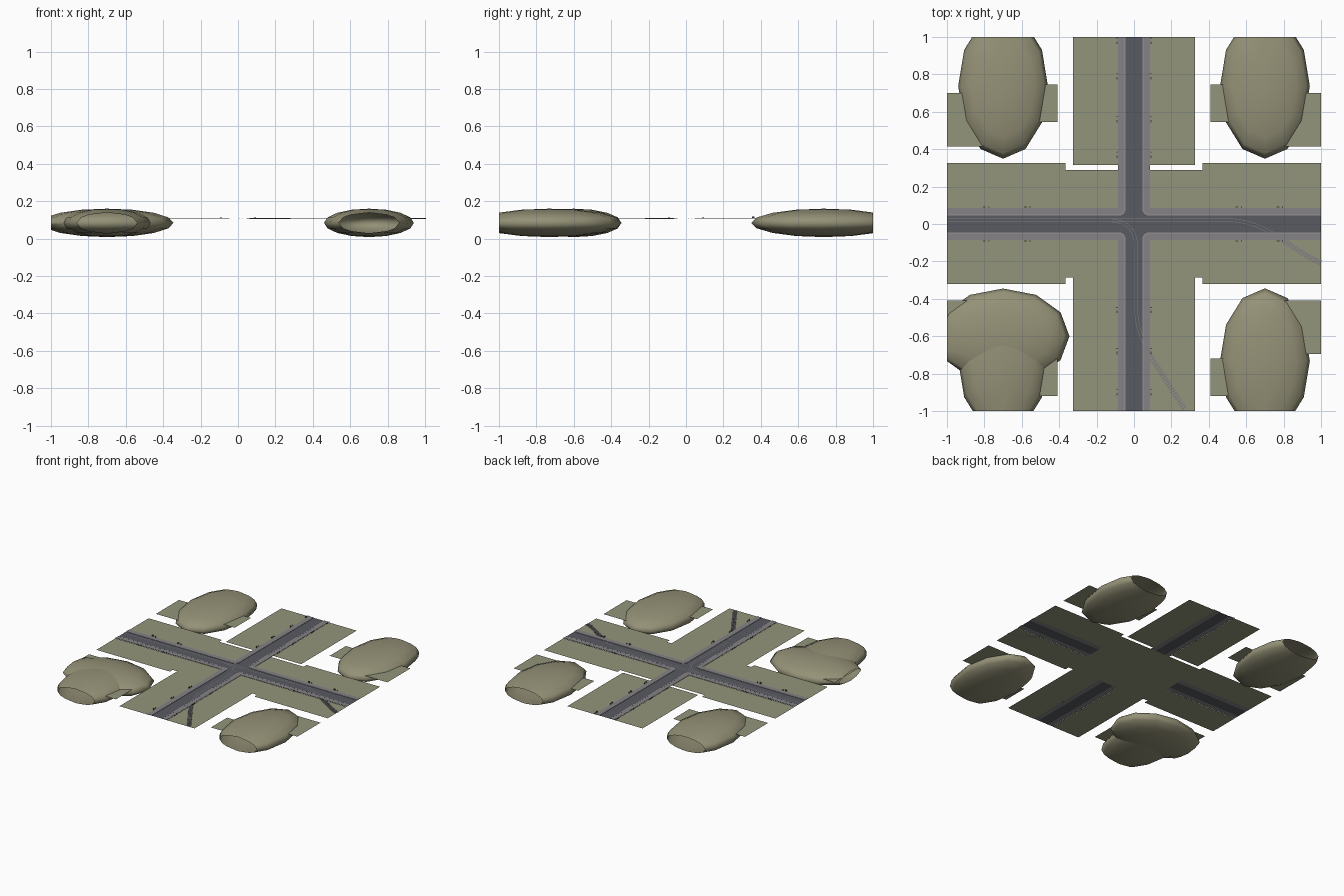
import bpy, bmesh, math
from mathutils import Vector, Matrix
from mathutils.geometry import interpolate_bezier

if "Cube" in bpy.data.objects:
    bpy.data.objects.remove(bpy.data.objects["Cube"])

Z = 0.107          # ground level
ROAD, WALK = 0.045, 0.085


def mat(name, rgb):
    m = bpy.data.materials.new(name)
    m.diffuse_color = (*rgb, 1)
    m.use_nodes = True
    m.node_tree.nodes["Principled BSDF"].inputs["Base Color"].default_value = m.diffuse_color
    return m


GRASS = mat("grass", (0.29, 0.30, 0.20))
HILL = mat("hill_earth", (0.30, 0.285, 0.185))
ASPHALT = mat("asphalt", (0.10, 0.103, 0.12))
PAVING = mat("paving", (0.235, 0.225, 0.235))
KERB = mat("kerb", (0.30, 0.30, 0.31))
STEEL = mat("rail_steel", (0.22, 0.22, 0.24))
SLEEPER = mat("sleeper", (0.22, 0.20, 0.23))
DARK = mat("dark_metal", (0.05, 0.05, 0.045))


def finish(name, bm, material):
    me = bpy.data.meshes.new(name)
    bm.to_mesh(me)
    bm.free()
    me.materials.append(material)
    ob = bpy.data.objects.new(name, me)
    bpy.context.collection.objects.link(ob)
    return ob


def add_rect(bm, x0, x1, y0, y1, z):
    bm.faces.new([bm.verts.new((x, y, z)) for x, y in ((x0, y0), (x1, y0), (x1, y1), (x0, y1))])


def sheets(name, rects, z, material):
    bm = bmesh.new()
    for r in rects:
        add_rect(bm, *r, z)
    return finish(name, bm, material)


def add_box(bm, loc, size, angle=0):
    m = Matrix.Translation(loc) @ Matrix.Rotation(angle, 4, 'Z') @ Matrix.Diagonal((*size, 1))
    bmesh.ops.create_cube(bm, size=1, matrix=m)


# grass: centre, two panels beside each road arm, and patches by the hills
sheets("centre_grass", [(-0.365, 0.365, -0.285, 0.29)], Z - 0.001, GRASS)
arms = []
for s in (-1, 1):
    xa, xb = sorted((s * WALK, s * 0.325))
    arms += [(xa, xb, 0.315, 1), (xa, xb, -1, -0.285)]
    xa, xb = sorted((s * 0.365, s))
    arms += [(xa, xb, WALK, 0.325), (xa, xb, -0.32, -WALK)]
sheets("arm_grass", arms, Z - 0.001, GRASS)
patches = []
for s in (-1, 1):
    for (xi, xo, y0, y1) in ((0.41, 0.62, 0.545, 0.745), (0.78, 1, 0.415, 0.70),
                             (0.41, 0.62, -0.92, -0.72), (0.78, 1, -0.695, -0.41)):
        xa, xb = sorted((s * xi, s * xo))
        patches.append((xa, xb, y0, y1))
sheets("patch_grass", patches, Z - 0.001, GRASS)

# crossing roads
W = 0.08
sheets("road", [(-1, -W, -ROAD, ROAD), (W, 1, -ROAD, ROAD), (-ROAD, ROAD, W, 1),
                (-ROAD, ROAD, -1, -W), (-W, W, -W, W)], Z, ASPHALT)


# rounded L-shaped strips, one per quadrant
def corner_strips(name, inner, outer, r_in, r_out, h, material):
    def edge(d, r):
        c = d + r
        arc = [(c - r * math.sin(t), c - r * math.cos(t)) for t in
               [i * math.pi / 12 for i in range(7)]]
        return [(1, d)] + arc + [(d, 1)]
    bm = bmesh.new()
    a, b = edge(inner, r_in), edge(outer, r_out)
    for sx in (-1, 1):
        for sy in (-1, 1):
            va = [bm.verts.new((sx * x, sy * y, Z)) for x, y in a]
            vb = [bm.verts.new((sx * x, sy * y, Z)) for x, y in b]
            fs = [bm.faces.new((va[i], va[i + 1], vb[i + 1], vb[i])) for i in range(len(a) - 1)]
            ext = bmesh.ops.extrude_face_region(bm, geom=fs, use_keep_orig=True)["geom"]
            for v in ext:
                if isinstance(v, bmesh.types.BMVert):
                    v.co.z += h
    bmesh.ops.recalc_face_normals(bm, faces=bm.faces)
    return finish(name, bm, material)


corner_strips("kerb", ROAD, 0.05, 0.035, 0.03, 0.003, KERB)
corner_strips("pavement", 0.05, WALK, 0.03, 0.002, 0.0025, PAVING)


# tram tracks: two rails along a path, sleepers where it leaves the road
def track(tag, segments):
    pts = []
    for seg in segments:
        pts += interpolate_bezier(*[Vector((x, y, 0)) for x, y in seg], 40)[(1 if pts else 0):]
    rails, ties = bmesh.new(), bmesh.new()
    tang = [(pts[min(i + 1, len(pts) - 1)] - pts[max(i - 1, 0)]).normalized() for i in range(len(pts))]
    for off in (-0.008, 0.008):
        rows = []
        for p, t in zip(pts, tang):
            n = Vector((-t.y, t.x, 0))
            z = Vector((0, 0, Z + (0.0035 if max(abs(p.x), abs(p.y)) > 0.5 else 0.0015)))
            rows.append([rails.verts.new(p + n * (off + w) + z) for w in (-0.0012, 0.0012)])
        for r0, r1 in zip(rows, rows[1:]):
            rails.faces.new((r0[0], r1[0], r1[1], r0[1]))
    bmesh.ops.recalc_face_normals(rails, faces=rails.faces)
    walked = 0
    for i in range(1, len(pts)):
        walked += (pts[i] - pts[i - 1]).length
        p, t = pts[i], tang[i]
        if walked > 0.011 and min(abs(p.x), abs(p.y)) > WALK - 0.01:
            walked = 0
            add_box(ties, (p.x, p.y, Z + 0.0005), (0.007, 0.03, 0.003), math.atan2(t.y, t.x))
    finish(tag + "_rails", rails, STEEL)
    finish(tag + "_sleepers", ties, SLEEPER)


track("east_track", [
    [(-1, 0.02), (-0.5, 0.02), (0, 0.02), (0.5, 0.02)],
    [(0.5, 0.02), (0.62, 0.02), (0.70, -0.025), (0.78, -0.075)],
    [(0.78, -0.075), (0.85, -0.12), (0.92, -0.175), (0.995, -0.205)]])
track("south_track", [
    [(-0.15, 0.02), (-0.04, 0.02), (0.012, -0.02), (0.012, -0.14)],
    [(0.012, -0.14), (0.012, -0.26), (0.012, -0.36), (0.012, -0.48)],
    [(0.012, -0.48), (0.02, -0.58), (0.06, -0.66), (0.115, -0.75)],
    [(0.115, -0.75), (0.16, -0.82), (0.22, -0.91), (0.27, -0.99)]])


# benches and bins along the pavements
benches, bins = bmesh.new(), bmesh.new()


def furniture(x, y, along_x, side):
    ang = 0 if along_x else math.pi / 2
    d = Vector((1, 0, 0)) if along_x else Vector((0, 1, 0))
    n = Vector((0, side, 0)) if along_x else Vector((side, 0, 0))
    p = Vector((x, y, Z))
    add_box(benches, p + Vector((0, 0, 0.005)), (0.014, 0.006, 0.0015), ang)
    add_box(benches, p + n * 0.003 + Vector((0, 0, 0.008)), (0.014, 0.0015, 0.005), ang)
    for k in (-0.005, 0.005):
        add_box(benches, p + d * k + Vector((0, 0, 0.003)), (0.0015, 0.005, 0.005), ang)
    bmesh.ops.create_cone(bins, cap_ends=True, segments=8, radius1=0.0025, radius2=0.003, depth=0.008,
                          matrix=Matrix.Translation(p + d * 0.024 + Vector((0, 0, 0.005))))


for s in (-1, 1):
    for y in (0.36, 0.55, 0.78, 0.97, -0.47, -0.69, -0.91):
        furniture(s * 0.09, y, False, s)
    for x in (-0.80, -0.58, 0.55, 0.77):
        furniture(x, s * 0.09, True, s)
finish("benches", benches, DARK)
finish("bins", bins, DARK)


# hills: flattened ellipsoids, open where the tile border cuts them
def hill(name, cx, cy, rx, ry):
    bm = bmesh.new()
    bmesh.ops.create_uvsphere(bm, u_segments=12, v_segments=8, radius=1,
                              matrix=Matrix.Translation((cx, cy, 0.084)) @ Matrix.Diagonal((rx, ry, 0.076, 1)))
    for n in ((1, 0, 0), (-1, 0, 0), (0, 1, 0), (0, -1, 0)):
        bmesh.ops.bisect_plane(bm, geom=bm.verts[:] + bm.edges[:] + bm.faces[:],
                               plane_co=n, plane_no=n, clear_outer=True)
    for f in bm.faces:
        f.smooth = True
    finish(name, bm, HILL)


for s, side in ((-1, "west"), (1, "east")):
    hill("north_%s_hill" % side, s * 0.7, 0.737, 0.24, 0.388)
    hill("south_%s_hill" % side, s * 0.7, -0.732, 0.24, 0.388)
hill("wide_hill", -0.7, -0.6, 0.355, 0.255)
